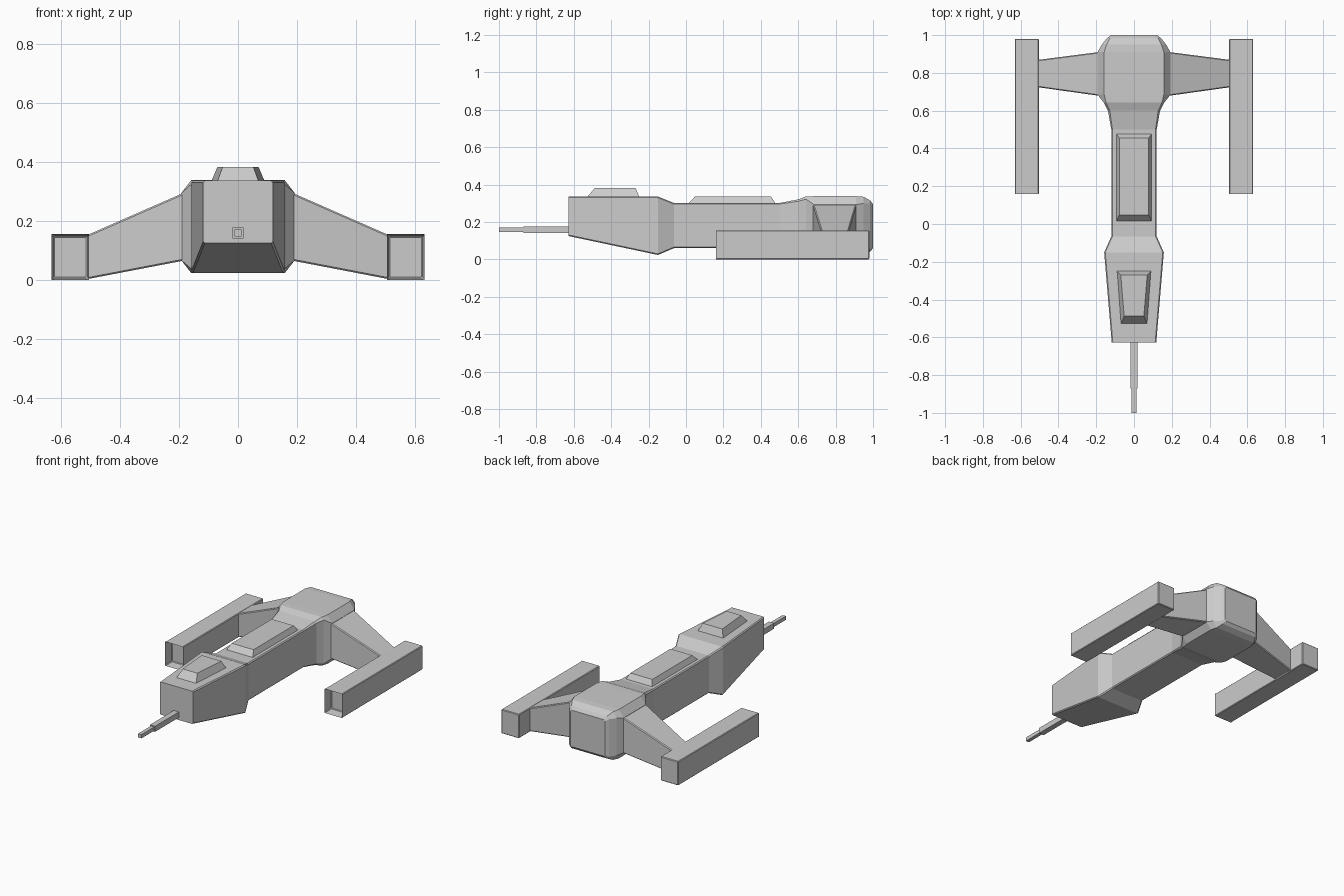
import bpy, bmesh

if "Cube" in bpy.data.objects:
    bpy.data.objects.remove(bpy.data.objects["Cube"])


def add_object(name, bm, bevel=0.0, mirror=False):
    bmesh.ops.recalc_face_normals(bm, faces=bm.faces)
    mesh = bpy.data.meshes.new(name)
    bm.to_mesh(mesh)
    bm.free()
    ob = bpy.data.objects.new(name, mesh)
    bpy.context.collection.objects.link(ob)
    if bevel:
        mod = ob.modifiers.new("edge_bevel", 'BEVEL')
        mod.width, mod.segments = bevel, 1
        mod.limit_method, mod.angle_limit = 'ANGLE', 0.8
    if mirror:
        ob.modifiers.new("mirror", 'MIRROR').use_axis[0] = True
    return ob


def loft(bm, rings):
    """Skin equal-length closed rings of points and cap both ends."""
    loops = [[bm.verts.new(p) for p in ring] for ring in rings]
    n = len(loops[0])
    for a, b in zip(loops, loops[1:]):
        for i in range(n):
            j = (i + 1) % n
            bm.faces.new((a[i], a[j], b[j], b[i]))
    return bm.faces.new(loops[0]), bm.faces.new(loops[-1])


def chamfered_section(y, w, z0, z1, cx, cz):
    half = [(w - cx, z0), (w, z0 + cz), (w, z1 - cz), (w - cx, z1)]
    return [(x, y, z) for x, z in half] + [(-x, y, z) for x, z in reversed(half)]


def rect_y(y, x0, x1, z0, z1):
    return [(x0, y, z0), (x1, y, z0), (x1, y, z1), (x0, y, z1)]


# hull: nose, neck and engine block (y, half width, bottom, top, chamfer x, chamfer z)
sections = [
    (-0.628, 0.118, 0.125, 0.336, 0.006, 0.006),
    (-0.150, 0.158, 0.024, 0.336, 0.006, 0.006),
    (-0.065, 0.120, 0.060, 0.302, 0.006, 0.006),
    (0.500, 0.120, 0.060, 0.302, 0.006, 0.006),
    (0.600, 0.138, 0.040, 0.321, 0.010, 0.010),
    (0.642, 0.160, 0.025, 0.337, 0.012, 0.015),
    (0.685, 0.193, 0.023, 0.338, 0.035, 0.045),
    (0.910, 0.193, 0.023, 0.338, 0.035, 0.045),
    (0.950, 0.170, 0.025, 0.335, 0.025, 0.035),
    (0.985, 0.142, 0.042, 0.315, 0.015, 0.015),
    (1.000, 0.122, 0.060, 0.295, 0.008, 0.008),
]
bm = bmesh.new()
loft(bm, [chamfered_section(*s) for s in sections])
add_object("hull", bm)


# raised canopy and spine panel
def raised_panel(name, z0, z1, base, top):
    """base and top are (front y, front half width, back y, back half width)."""
    bm = bmesh.new()
    loft(bm, [[(-fw, fy, z), (fw, fy, z), (bw, by, z), (-bw, by, z)]
              for z, (fy, fw, by, bw) in ((z0, base), (z1, top))])
    add_object(name, bm)


raised_panel("cockpit_canopy", 0.325, 0.382,
             (-0.535, 0.073, -0.245, 0.094), (-0.488, 0.052, -0.270, 0.070))
raised_panel("spine_panel", 0.295, 0.336,
             (0.010, 0.096, 0.482, 0.096), (0.047, 0.078, 0.455, 0.078))

# stepped nose gun
for name, y0, y1, r in (("gun_base", -0.87, -0.60, 0.018),
                        ("gun_tip", -1.0, -0.86, 0.012)):
    bm = bmesh.new()
    loft(bm, [rect_y(y, -r, r, 0.159 - r, 0.159 + r) for y in (y0, y1)])
    add_object(name, bm)

# tapered wings
bm = bmesh.new()
loft(bm, [[(x, ya, z0), (x, yb, z0), (x, yb, z1), (x, ya, z1)]
          for x, ya, yb, z0, z1 in ((0.15, 0.674, 0.915, 0.072, 0.310),
                                    (0.515, 0.725, 0.868, 0.002, 0.150))])
add_object("wings", bm, 0.005, True)

# engine pods with recessed, tapering intakes at the front
bm = bmesh.new()
front, back = loft(bm, [rect_y(y, 0.504, 0.631, 0.0, 0.155) for y in (0.16, 0.98)])
bmesh.ops.inset_region(bm, faces=[front], thickness=0.019)
bmesh.ops.inset_region(bm, faces=[front], thickness=0.009)
for v in front.verts:
    v.co.y += 0.06
add_object("engine_pods", bm, 0.004, True)
